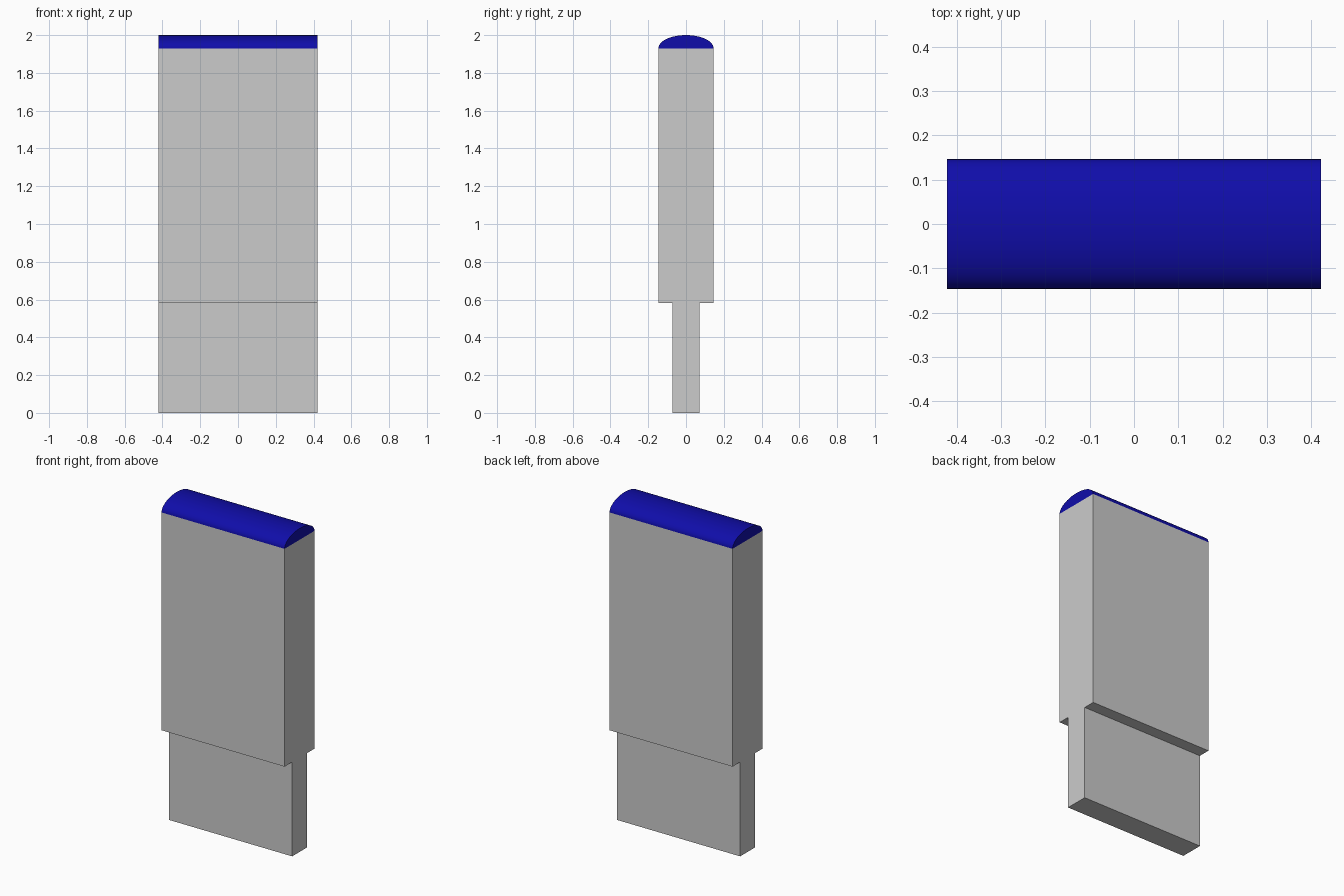
import bpy, math

if "Cube" in bpy.data.objects:
    bpy.data.objects.remove(bpy.data.objects["Cube"])

HALF_X = 0.421
HALF_Y = 0.146
TANG_Y = 0.072
STEP_Z, CAP_Z, TOP_Z = 0.583, 1.93, 2.0


def extrude_profile(name, profile):
    """Extrude a closed (y, z) outline along x into a capped solid."""
    n = len(profile)
    verts = [(x, y, z) for x in (-HALF_X, HALF_X) for y, z in profile]
    faces = [(i, (i + 1) % n, n + (i + 1) % n, n + i) for i in range(n)]
    faces = [f[::-1] for f in faces]
    faces += [tuple(reversed(range(n))), tuple(range(n, 2 * n))]
    mesh = bpy.data.meshes.new(name)
    mesh.from_pydata(verts, [], faces)
    mesh.update()
    obj = bpy.data.objects.new(name, mesh)
    bpy.context.collection.objects.link(obj)
    return obj


# Grey slab with the thinner tang below
right = [(TANG_Y, 0), (TANG_Y, STEP_Z), (HALF_Y, STEP_Z), (HALF_Y, CAP_Z)]
left = [(-y, z) for y, z in reversed(right)]
extrude_profile("body", right + left)

# Blue half-elliptical cap
SEGMENTS = 32
arc = [(HALF_Y * math.cos(math.pi * i / SEGMENTS),
        CAP_Z + (TOP_Z - CAP_Z) * math.sin(math.pi * i / SEGMENTS))
       for i in range(SEGMENTS + 1)]
cap = extrude_profile("rounded_cap", arc)
blue = bpy.data.materials.new("blue")
blue.diffuse_color = (0.005, 0.004, 0.4, 1)
blue.use_nodes = True
blue.node_tree.nodes["Principled BSDF"].inputs["Base Color"].default_value = blue.diffuse_color
cap.data.materials.append(blue)

# Smooth the curved top, keep the ends crisp
bpy.context.view_layer.objects.active = cap
cap.select_set(True)
bpy.ops.object.shade_smooth_by_angle(angle=math.radians(30))
